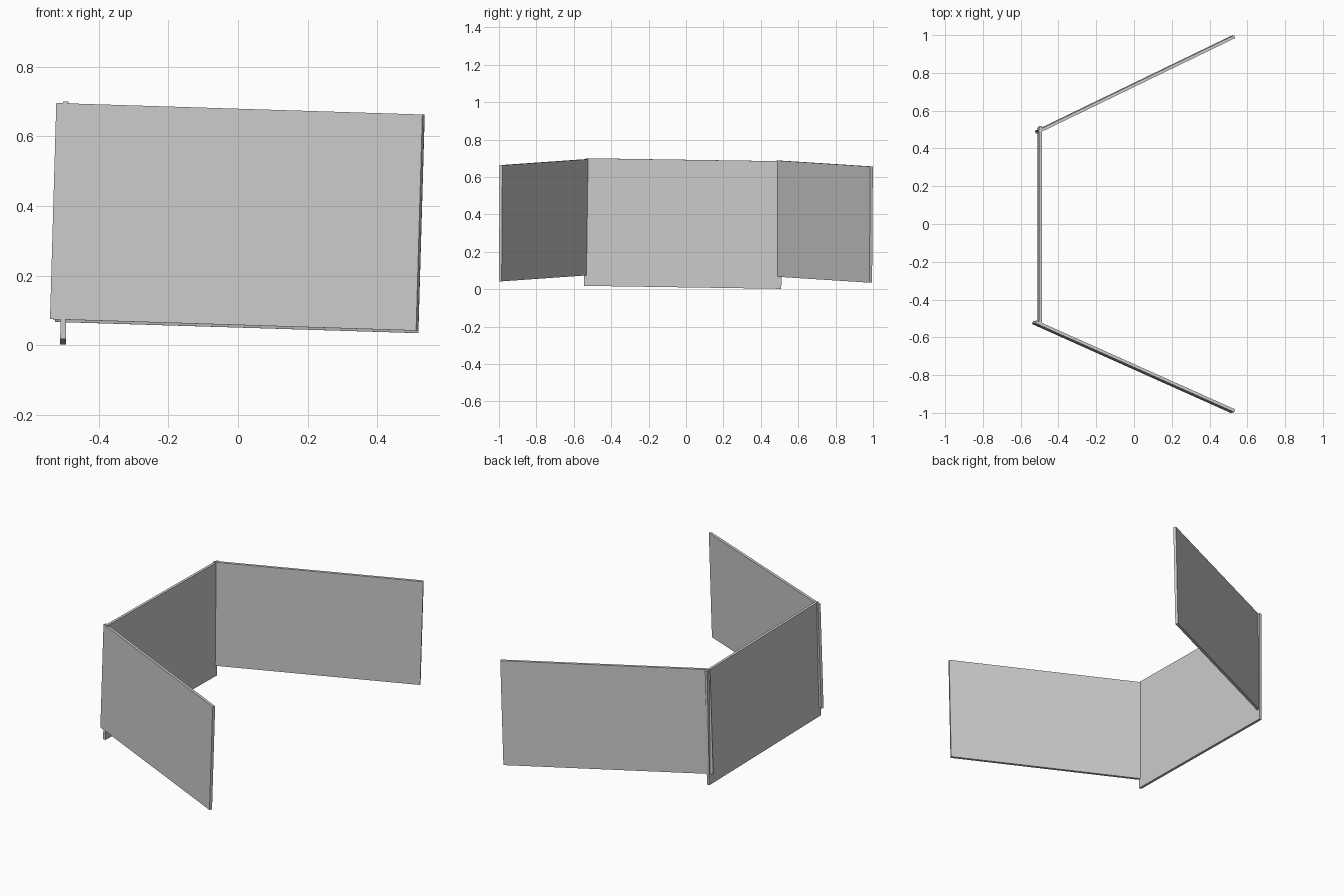
import bpy
from mathutils import Vector, Matrix

cube = bpy.data.objects.get("Cube")
if cube:
    bpy.data.objects.remove(cube, do_unlink=True)

# Single plain grey
grey = bpy.data.materials.new("light_grey")
grey.use_nodes = True
colour = (0.6, 0.6, 0.6, 1)
grey.diffuse_color = colour
grey.node_tree.nodes["Principled BSDF"].inputs["Base Color"].default_value = colour


def panel(name, start, end, rise, thickness=0.016):
    """Thin slab standing on the line start-end and leaning along rise."""
    start, end, rise = Vector(start), Vector(end), Vector(rise)
    along = end - start
    across = along.cross(rise).normalized() * thickness
    centre = (start + end + rise) / 2
    bpy.ops.mesh.primitive_cube_add(size=1)
    obj = bpy.context.object
    obj.name = name
    shape = Matrix((along, across, rise)).transposed().to_4x4()
    obj.data.transform(Matrix.Translation(centre) @ shape)
    if shape.determinant() < 0:
        obj.data.flip_normals()
    obj.data.materials.append(grey)
    return obj


# Middle panel, slightly lower than the two wings
panel("middle_panel", (-0.503, -0.545, 0.018), (-0.503, 0.509, 0.002),
      (0.008, 0.01, 0.682))

# Splayed wings
panel("front_wing", (-0.537, -0.522, 0.075), (0.515, -0.993, 0.042),
      (0.018, 0.004, 0.621))
panel("rear_wing", (-0.522, 0.486, 0.067), (0.515, 0.988, 0.035),
      (0.018, 0.004, 0.621))
